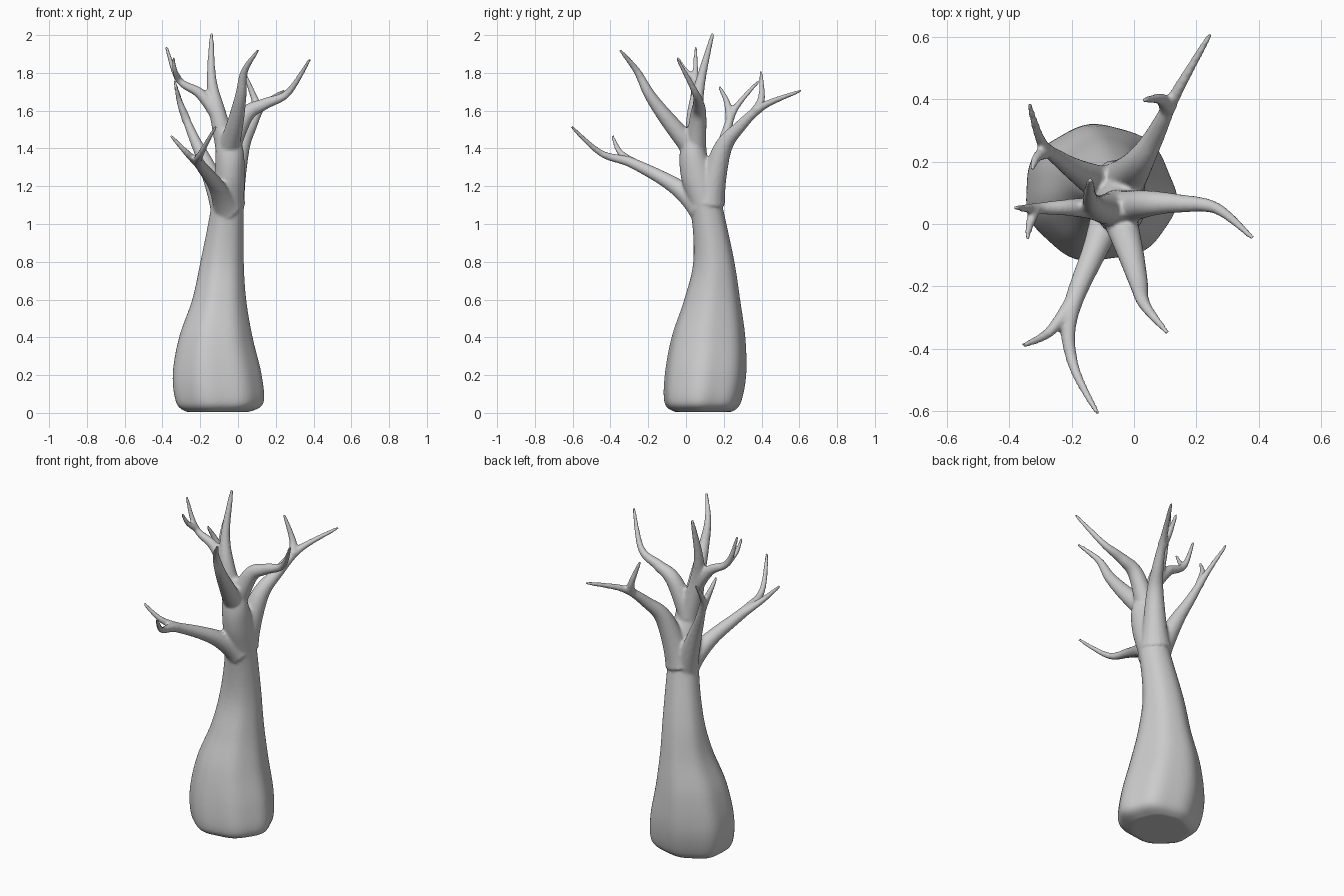
import bpy, bmesh, math
from mathutils import Vector

if "Cube" in bpy.data.objects:
    bpy.data.objects.remove(bpy.data.objects["Cube"])

bm = bmesh.new()


def skin(rings):
    """Join closed rings of points into a capped tube."""
    loops = [[bm.verts.new(p) for p in r] for r in rings]
    n = len(loops[0])
    for a, b in zip(loops, loops[1:]):
        for i in range(n):
            j = (i + 1) % n
            bm.faces.new((a[i], a[j], b[j], b[i]))
    bm.faces.new(loops[0][::-1])
    bm.faces.new(loops[-1])


def spline(keys, steps):
    """Catmull-Rom through tuples of any length."""
    k = [keys[0]] + list(keys) + [keys[-1]]
    out = []
    for quad in zip(k, k[1:], k[2:], k[3:]):
        for s in range(steps):
            t = s / steps
            out.append([q + 0.5 * t * (r - p + t * (2*p - 5*q + 4*r - w + t * (3*(q - r) + w - p)))
                        for p, q, r, w in zip(*quad)])
    out.append(list(keys[-1]))
    return out


def limb(*keys, body=0.038, flare=0.035, tip=0.008, n=16):
    """Tapered limb along a path, flared at its root; returns its centre line."""
    pos = [Vector(p) for p in spline(keys, 8)]
    last = len(pos) - 1
    u = pos[0].orthogonal()
    rings = []
    for i, p in enumerate(pos):
        t = (pos[min(i + 1, last)] - pos[max(i - 1, 0)]).normalized()
        u = (u - t * u.dot(t)).normalized()
        v = t.cross(u)
        rest = 1 - i / last
        r = tip + body * rest + flare * rest ** 6
        rings.append([p + r * (u * math.cos(2*math.pi*k/n) + v * math.sin(2*math.pi*k/n))
                      for k in range(n)])
    skin(rings)
    return pos


def twig(parent, at, *keys, body=0.019):
    """Side shoot leaving a limb part of the way along it."""
    limb(parent[round(at * (len(parent) - 1))], *keys, body=body, flare=0)


# Trunk: (z, centre x, centre y, half width, half depth), with fading flutes
profile = [(0.005, -.11, .09, .165, .15), (0.05, -.10, .087, .23, .20),
           (0.2, -.114, .102, .236, .215), (0.4, -.12, .118, .195, .195),
           (0.6, -.101, .138, .143, .148), (0.8, -.085, .147, .115, .109),
           (1.05, -.06, .115, .09, .088), (1.25, -.045, .065, .08, .092),
           (1.4, -.045, .035, .072, .065), (1.54, -.06, .047, .04, .027)]
N = 56
rings = []
for z, cx, cy, w, d in spline(profile, 6):
    ring = []
    for k in range(N):
        a = 2 * math.pi * k / N
        f = 1 + 0.025 * max(0, 1 - z / 1.3) * (math.cos(7*a + 0.6) + 0.5 * math.cos(4*a + 2))
        ring.append((cx + f * w * math.cos(a), cy + f * d * math.sin(a), z))
    rings.append(ring)
skin(rings)

# Low front limb
front = limb((-.06, .08, 1.09), (-.12, -.07, 1.21), (-.205, -.29, 1.325),
             (-.195, -.45, 1.375), (-.117, -.608, 1.517))
twig(front, 0.44, (-.27, -.345, 1.375), (-.356, -.39, 1.468))

# Back right limb
back_right = limb((-.05, .12, 1.12), (.01, .19, 1.39), (.065, .28, 1.51),
                  (.13, .41, 1.625), (.245, .61, 1.706), body=0.048)
twig(back_right, 0.7, (.085, .40, 1.67), (.03, .397, 1.81), body=0.022)

# Back left limb
back_left = limb((-.07, .11, 1.08), (-.165, .16, 1.31), (-.235, .205, 1.46),
                 (-.295, .26, 1.61), (-.337, .388, 1.76))
twig(back_left, 0.66, (-.31, .215, 1.65), (-.328, .175, 1.728), body=0.017)

# Crown limbs share one fork at the top of the trunk
crown = (-.055, .048, 1.38)
limb(crown, (-.012, -.09, 1.545), (.015, -.19, 1.68), (.035, -.26, 1.81), (.108, -.35, 1.922), body=0.045, flare=.01)
limb(crown, (.04, .065, 1.575), (.14, .066, 1.635), (.265, .05, 1.695), (.38, -.045, 1.872), body=0.045, flare=.01)
leader = limb(crown, (-.11, .05, 1.60), (-.14, .08, 1.77), (-.14, .142, 2.01), body=0.05, flare=.005, tip=.009)
left = limb(leader[7], (-.20, .053, 1.69), (-.315, .05, 1.765), (-.38, .052, 1.938), body=0.03, flare=.006)
twig(left, 0.66, (-.335, -.005, 1.815), (-.342, -.045, 1.882), body=0.012)

mesh = bpy.data.meshes.new("tree")
bm.to_mesh(mesh)
bm.free()
tree = bpy.data.objects.new("bare_tree", mesh)
bpy.context.collection.objects.link(tree)

# Fuse the limbs into one skin and soften the crotches
fuse = tree.modifiers.new("fuse", 'REMESH')
fuse.mode = 'VOXEL'
fuse.voxel_size = 0.008
fuse.use_smooth_shade = True
soften = tree.modifiers.new("soften", 'SMOOTH')
soften.factor = 0.5
soften.iterations = 6
